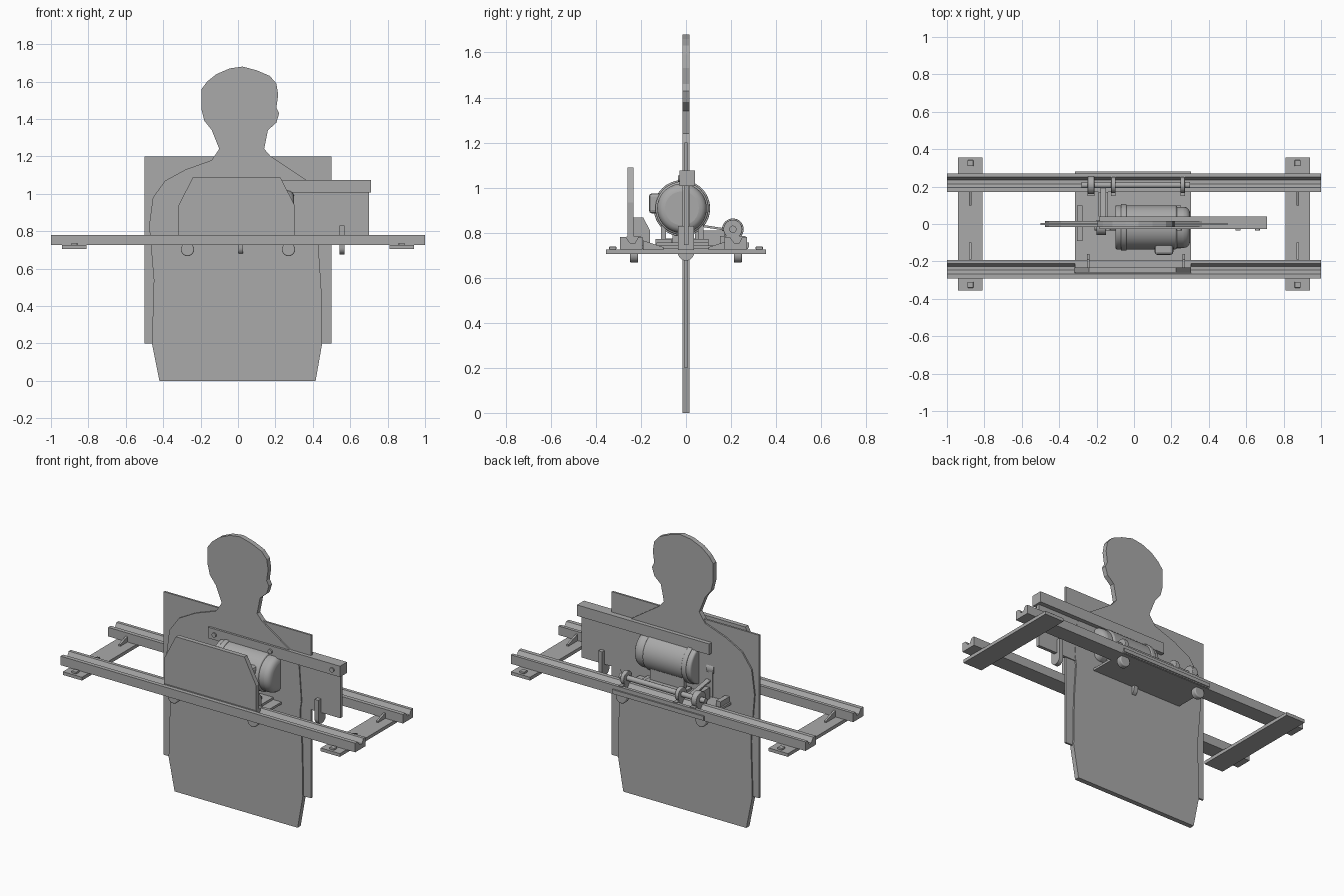
import bpy, bmesh, math
from mathutils import Vector

if "Cube" in bpy.data.objects:
    bpy.data.objects.remove(bpy.data.objects["Cube"])

grey = bpy.data.materials.new("plain grey")
grey.use_nodes = True
colour = (0.4, 0.4, 0.4, 1)
grey.diffuse_color = colour
grey.node_tree.nodes["Principled BSDF"].inputs["Base Color"].default_value = colour


def finish(name, bm, bevel=0, smooth=False, segments=2):
    bmesh.ops.recalc_face_normals(bm, faces=bm.faces)
    mesh = bpy.data.meshes.new(name)
    bm.to_mesh(mesh)
    bm.free()
    mesh.materials.append(grey)
    obj = bpy.data.objects.new(name, mesh)
    bpy.context.scene.collection.objects.link(obj)
    if bevel:
        mod = obj.modifiers.new("soft edge", "BEVEL")
        mod.width, mod.segments = bevel, segments
    if smooth:
        bpy.ops.object.select_all(action="DESELECT")
        obj.select_set(True)
        bpy.context.view_layer.objects.active = obj
        bpy.ops.object.shade_smooth_by_angle(angle=math.radians(35))
    return obj


def box(name, x, y, z, bevel=0):
    """Box from (min, max) ranges."""
    bm = bmesh.new()
    bmesh.ops.create_cube(bm, size=1)
    for v in bm.verts:
        v.co = Vector([r[0] + (c + 0.5) * (r[1] - r[0]) for c, r in zip(v.co, (x, y, z))])
    return finish(name, bm, bevel)


def prism(name, points, axis, span, bevel=0, smooth=False):
    """Extrude a profile along x (points are y, z) or along y (points are x, z)."""
    bm = bmesh.new()
    place = (lambda p: (span[0], *p)) if axis == "x" else (lambda p: (p[0], span[0], p[1]))
    face = bm.faces.new([bm.verts.new(place(p)) for p in points])
    new = bmesh.ops.extrude_face_region(bm, geom=[face])["geom"]
    length = span[1] - span[0]
    move = (length, 0, 0) if axis == "x" else (0, length, 0)
    bmesh.ops.translate(bm, vec=move, verts=[v for v in new if isinstance(v, bmesh.types.BMVert)])
    return finish(name, bm, bevel, smooth, 4)


def disc(name, axis, centre, radius, span, bevel=0, sides=32):
    ring = [(centre[0] + radius * math.cos(math.tau * i / sides),
             centre[1] + radius * math.sin(math.tau * i / sides)) for i in range(sides)]
    return prism(name, ring, axis, span, bevel, True)


# Flat human target with its backing board
outline = [(-.42, 0), (-.46, .2), (-.45, .54), (-.475, .83), (-.455, .98), (-.39, 1.07),
           (-.28, 1.13), (-.14, 1.18), (-.1, 1.24), (-.14, 1.34), (-.18, 1.39), (-.195, 1.45),
           (-.195, 1.56), (-.165, 1.6), (-.115, 1.64), (-.045, 1.67), (.025, 1.68), (.1, 1.66),
           (.17, 1.63), (.205, 1.59), (.215, 1.53), (.205, 1.46), (.22, 1.43), (.205, 1.38),
           (.16, 1.34), (.14, 1.24), (.175, 1.2), (.28, 1.13), (.37, 1.07), (.425, .99),
           (.44, .78), (.43, .72), (.445, .5), (.45, .2), (.415, 0)]
prism("target_silhouette", outline, "y", (-.015, .015))
box("backing_board", (-.5, .5), (-.006, .006), (.2, 1.2))

# Grooved rails
for name, y in (("front_rail", -.292), ("rear_rail", .17)):
    profile = [(0, 0), (.1, 0), (.1, .055), (.08, .055), (.065, .028),
               (.045, .028), (.025, .055), (0, .055)]
    prism(name, [(y + a, .725 + b) for a, b in profile], "x", (-1, 1))

# Cross feet with bolts and locating pins
for side, s in (("left", 1), ("right", -1)):
    x = .875 * s
    box(side + "_cross_foot", (x - .065, x + .065), (-.355, .355), (.705, .725))
    for end, t in (("front", -1), ("rear", 1)):
        tag = side + "_" + end
        box(tag + "_bolt_head", (x - .016, x + .016), (t * .325 - .016, t * .325 + .016), (.725, .738), .003)
        prism(tag + "_foot_rib", [(t * .1, .725), (t * .19, .725), (t * .19, .765), (t * .1, .735)],
              "x", (x - .006, x + .006))
        # Carriage rollers under the rails
        disc(tag + "_roller", "y", (.27 * s, .702), .035, (t * .23 - .018, t * .23 + .018), .006)

# Sliding carriage
box("carriage_plate", (-.315, .305), (-.25, .275), (.728, .742))
box("carriage_rear_lip", (-.315, .305), (.271, .28), (.735, .757))
box("carriage_front_seat", (-.315, .305), (-.265, -.2), (.742, .782))
box("carriage_front_block", (.23, .305), (-.26, -.23), (.742, .79))
box("carriage_end_tab", (-.305, -.275), (-.09, .1), (.742, .775))

# Front shield and its gussets
prism("shield", [(-.32, .77), (.305, .77), (.305, .935), (.225, 1.09), (-.24, 1.09), (-.32, .935)],
      "y", (-.26, -.232))
for side, x in (("right", -.245), ("left", .265)):
    prism(side + "_shield_gusset", [(-.235, .742), (-.16, .742), (-.16, .81), (-.19, .868), (-.235, .868)],
          "x", (x - .007, x + .007))

# Motor: casing, end caps, terminal box and feet
axle = (-.018, .908)
disc("motor_casing", "x", axle, .118, (-.1, .23), .012, 48)
disc("motor_rear_cap", "x", axle, .11, (.2, .3), .035, 48)
disc("motor_front_flange", "x", axle, .125, (-.07, -.04), .005, 48)
disc("motor_shaft", "x", axle, .018, (-.21, -.09))
disc("motor_pulley", "x", axle, .04, (-.2, -.15))
box("motor_terminal_box", (.11, .21), (-.165, -.09), (.885, .975), .015)
for side, y in (("front", -.1), ("rear", .065)):
    box("motor_" + side + "_foot", (-.06, .21), (y - .035, y + .035), (.742, .772))
    box("motor_" + side + "_leg", (-.04, .19), (y - .012, y + .012), (.77, .85))
box("motor_bed", (-.1, .25), (-.13, .1), (.742, .756))

# Rear drive shaft with wheels and bearing blocks
shaft = (.208, .815)
disc("drive_shaft", "x", shaft, .016, (-.28, .3))
for name, x, r, w in (("drive_pulley", -.23, .048, .018), ("inner_wheel", -.11, .042, .012),
                      ("outer_wheel", .26, .042, .012)):
    disc(name, "x", shaft, r, (x - w, x + w), .004)
    box(name + "_bearing_block", (x - w, x + w), (.15, .265), (.742, .785))
box("gear_case", (-.19, -.14), (.04, .17), (.742, .81))
# Belt from the motor to the drive shaft
prism("drive_belt", [(.01, .845), (.2, .815), (.2, .805), (.01, .835)], "x", (-.18, -.15))
box("belt_arm", (-.195, -.165), (-.06, .02), (.742, .9))

# Top beam with hanging panel and bolts
box("top_beam", (-.185, .712), (-.028, .04), (1.008, 1.075))
box("hanging_panel", (.28, .7), (-.008, .012), (.745, 1.008))
for i, x in enumerate((-.14, .24, .66)):
    disc("beam_bolt_" + str(i + 1), "y", (x, 1.04), .014, (-.036, -.025), 0, 12)


# Round-bottomed guide tabs
def tab(name, x, top):
    arc = [(.036 * math.cos(a), .712 + .036 * math.sin(a))
           for a in (math.pi + math.pi * i / 12 for i in range(13))]
    prism(name, arc + [(.036, top), (-.036, top)], "x", (x - .013, x + .013), 0, True)


tab("centre_guide_tab", .015, .735)
tab("panel_guide_tab", .557, .83)
